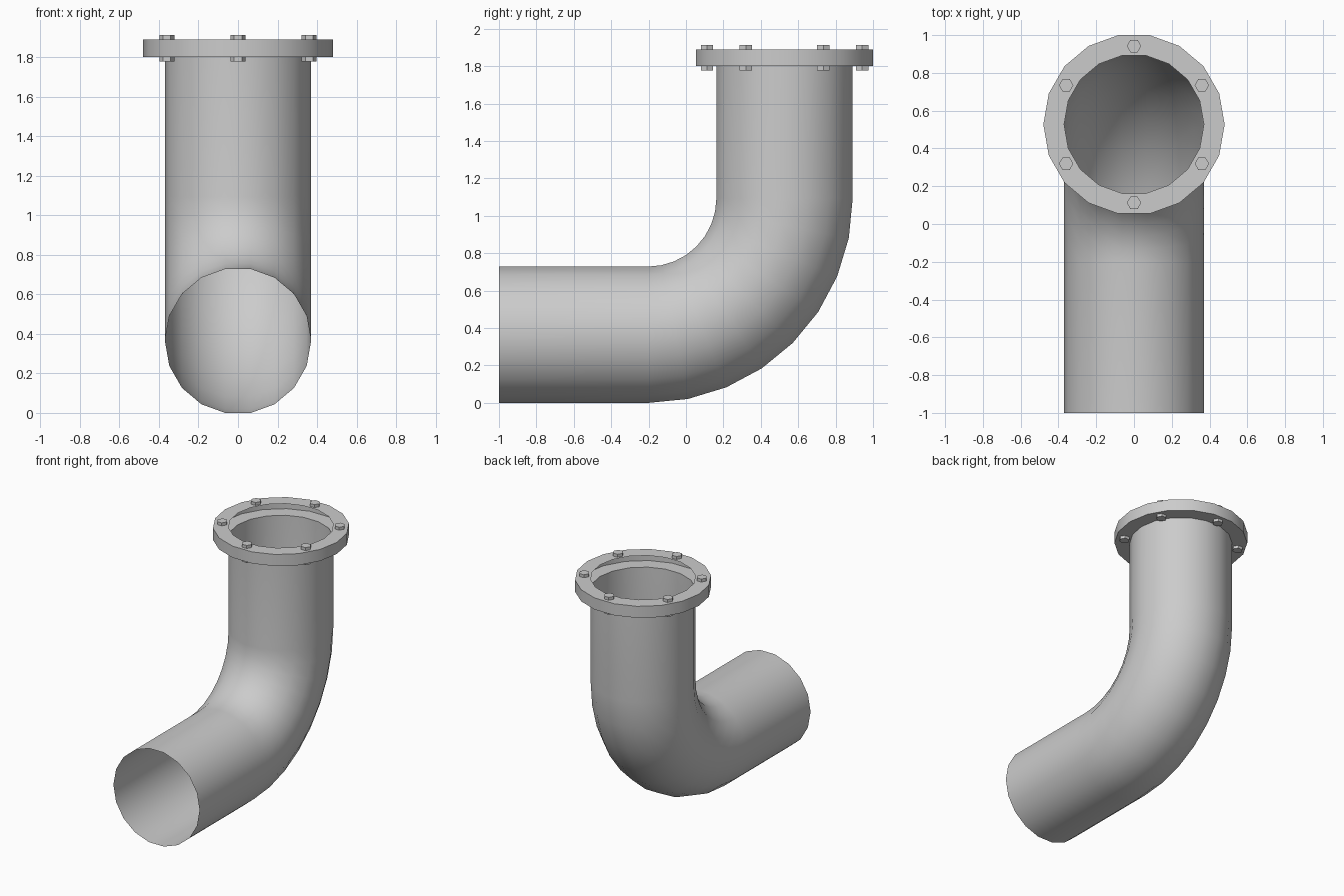
import bpy, bmesh
from math import cos, sin, pi, radians
from mathutils import Vector

cube = bpy.data.objects.get("Cube")
if cube:
    bpy.data.objects.remove(cube, do_unlink=True)

SIDES = 18
PIPE_R, FLANGE_R = 0.37, 0.48
AXIS_Y, AXIS_Z = 0.527, 0.364      # centre lines of the two straight runs
BEND_R, BEND_STEPS = 0.73, 8
FLANGE_BOTTOM, FLANGE_TOP = 1.80, 1.89

metal = bpy.data.materials.new("grey metal")
metal.use_nodes = True
grey = (0.6, 0.6, 0.6, 1)
metal.diffuse_color = grey
metal.node_tree.nodes["Principled BSDF"].inputs["Base Color"].default_value = grey


def finish(name, bm):
    mesh = bpy.data.meshes.new(name)
    bm.to_mesh(mesh)
    bm.free()
    mesh.materials.append(metal)
    obj = bpy.data.objects.new(name, mesh)
    bpy.context.collection.objects.link(obj)
    bpy.ops.object.select_all(action='DESELECT')
    obj.select_set(True)
    bpy.context.view_layer.objects.active = obj
    bpy.ops.object.shade_smooth_by_angle(angle=radians(30))
    return obj


def ring(bm, centre, radius, sides, up=Vector((0, 1, 0))):
    """Polygon of vertices spanned by the x axis and the given up direction."""
    side = Vector((1, 0, 0))
    turns = [2 * pi * i / sides for i in range(sides)]
    return [bm.verts.new(centre + radius * (side * cos(a) + up * sin(a))) for a in turns]


def bridge(bm, a, b):
    n = len(a)
    for i in range(n):
        j = (i + 1) % n
        bm.faces.new((a[i], a[j], b[j], b[i]))


# Pipe: open tube swept along a straight run, a quarter bend and a riser
bm = bmesh.new()
pivot = Vector((0, AXIS_Y - BEND_R, AXIS_Z + BEND_R))
stations = [(Vector((0, -1, AXIS_Z)), 0)]
for k in range(BEND_STEPS + 1):
    a = pi / 2 * k / BEND_STEPS
    stations.append((pivot + BEND_R * Vector((0, sin(a), -cos(a))), a))
stations.append((Vector((0, AXIS_Y, FLANGE_BOTTOM)), pi / 2))
loops = [ring(bm, c, PIPE_R, SIDES, Vector((0, -sin(a), cos(a)))) for c, a in stations]
for first, second in zip(loops, loops[1:]):
    bridge(bm, first, second)
bmesh.ops.recalc_face_normals(bm, faces=bm.faces)
finish("elbow_pipe", bm)

# Flange: hollow collar, open towards the bore
bm = bmesh.new()
profile = [(PIPE_R, FLANGE_BOTTOM), (FLANGE_R, FLANGE_BOTTOM),
           (FLANGE_R, FLANGE_TOP), (PIPE_R, FLANGE_TOP)]
loops = [ring(bm, Vector((0, AXIS_Y, z)), r, SIDES) for r, z in profile]
for first, second in zip(loops, loops[1:]):
    bridge(bm, first, second)
finish("flange", bm)


# Bolts: hexagonal heads above and nuts below the flange
def hex_heads(name, seat, end):
    bm = bmesh.new()
    for i in range(6):
        a = pi / 6 + i * pi / 3
        x, y = 0.415 * cos(a), AXIS_Y + 0.415 * sin(a)
        base = ring(bm, Vector((x, y, seat)), 0.038, 6)
        cap = ring(bm, Vector((x, y, end)), 0.038, 6)
        bridge(bm, base, cap)
        bm.faces.new(cap)
    bmesh.ops.recalc_face_normals(bm, faces=bm.faces)
    finish(name, bm)


hex_heads("bolt_heads", FLANGE_TOP, 1.913)
hex_heads("bolt_nuts", FLANGE_BOTTOM, 1.778)
